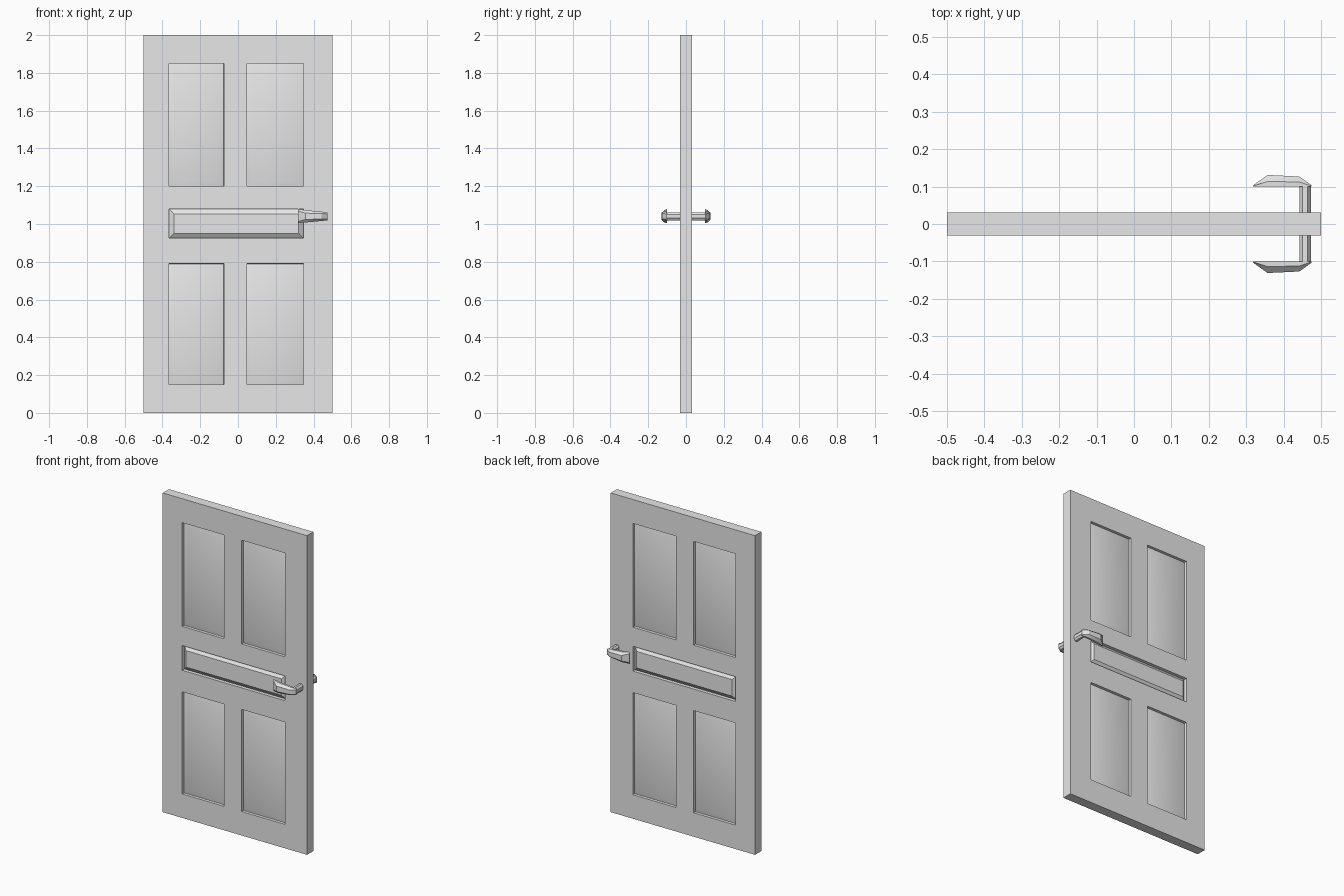
import bpy, bmesh, math

cube = bpy.data.objects.get("Cube")
if cube:
    bpy.data.objects.remove(cube, do_unlink=True)

grey = bpy.data.materials.new("light grey")
grey.use_nodes = True
grey.diffuse_color = (0.8, 0.8, 0.8, 1)
grey.node_tree.nodes["Principled BSDF"].inputs["Base Color"].default_value = (0.8, 0.8, 0.8, 1)


def finish(bm, name, angle):
    """Turn a front half into an object mirrored to the back."""
    bmesh.ops.recalc_face_normals(bm, faces=bm.faces[:])
    mesh = bpy.data.meshes.new(name)
    bm.to_mesh(mesh)
    bm.free()
    mesh.materials.append(grey)
    obj = bpy.data.objects.new(name, mesh)
    bpy.context.collection.objects.link(obj)
    mirror = obj.modifiers.new("front and back", 'MIRROR')
    mirror.use_axis = (False, True, False)
    bpy.ops.object.select_all(action='DESELECT')
    obj.select_set(True)
    bpy.context.view_layer.objects.active = obj
    bpy.ops.object.modifier_apply(modifier=mirror.name)
    bpy.ops.object.shade_smooth_by_angle(angle=math.radians(angle))
    return obj


def step(bm, faces, width, dy):
    """Inset a panel and move its middle in or out."""
    bmesh.ops.inset_region(bm, faces=faces, thickness=width, use_even_offset=True)
    verts = list({v for f in faces for v in f.verts})
    bmesh.ops.translate(bm, verts=verts, vec=(0, dy, 0))


# Door leaf: a grid of rails and stiles with five sunken, raised-centre panels
half = 0.031
xs = [-0.5, -0.365, -0.075, 0.047, 0.347, 0.5]
zs = [0, 0.15, 0.79, 0.925, 1.08, 1.2, 1.85, 2]
bm = bmesh.new()
grid = [[bm.verts.new((x, -half, z)) for x in xs] for z in zs]
cell = {}
for r in range(len(zs) - 1):
    for c in range(len(xs) - 1):
        cell[c, r] = bm.faces.new((grid[r][c], grid[r][c + 1],
                                   grid[r + 1][c + 1], grid[r + 1][c]))
bm.normal_update()
border = [e for e in bm.edges if e.is_boundary]
rim = bmesh.ops.extrude_edge_only(bm, edges=border)["geom"]
for v in rim:
    if isinstance(v, bmesh.types.BMVert):
        v.co.y = 0
bm.normal_update()
for c, r in ((1, 1), (3, 1), (1, 5), (3, 5)):
    step(bm, [cell[c, r]], 0.0008, 0.017)
    step(bm, [cell[c, r]], 0.03, -0.01)
middle = [cell[c, 3] for c in (1, 2, 3)]
step(bm, middle, 0.0008, 0.02)
step(bm, middle, 0.025, -0.018)
finish(bm, "door_leaf", 30)


def loft(bm, rings):
    """Skin a row of closed rings and cap both ends."""
    rows = [[bm.verts.new(p) for p in ring] for ring in rings]
    n = len(rows[0])
    for a, b in zip(rows, rows[1:]):
        for i in range(n):
            j = (i + 1) % n
            bm.faces.new((a[i], a[j], b[j], b[i]))
    bm.faces.new(rows[0])
    bm.faces.new(rows[-1][::-1])


# Handle shaft: eight-sided oval bar through the door
bm = bmesh.new()
turns = [math.tau * (i + 0.5) / 8 for i in range(8)]
loft(bm, [[(0.4575 + 0.0168 * math.cos(t), y, 1.04 + 0.024 * math.sin(t))
           for t in turns] for y in (-0.02, -0.104)])
finish(bm, "handle_shaft", 30)


# Handle lever: flat-backed grip, widest at its free end
def lever_ring(x, depth, low, high, crown):
    mid = (low + high) / 2
    return [(x, -0.1, low), (x, -0.1 - depth * 0.45, low),
            (x, -0.1 - depth, mid - crown), (x, -0.1 - depth, mid + crown),
            (x, -0.1 - depth * 0.45, high), (x, -0.1, high)]


bm = bmesh.new()
loft(bm, [lever_ring(0.318, 0.003, 1.005, 1.079, 0.028),
          lever_ring(0.357, 0.031, 1.008, 1.073, 0.017),
          lever_ring(0.442, 0.027, 1.016, 1.066, 0.014),
          lever_ring(0.474, 0.004, 1.02, 1.06, 0.014)])
finish(bm, "handle_lever", 30)
